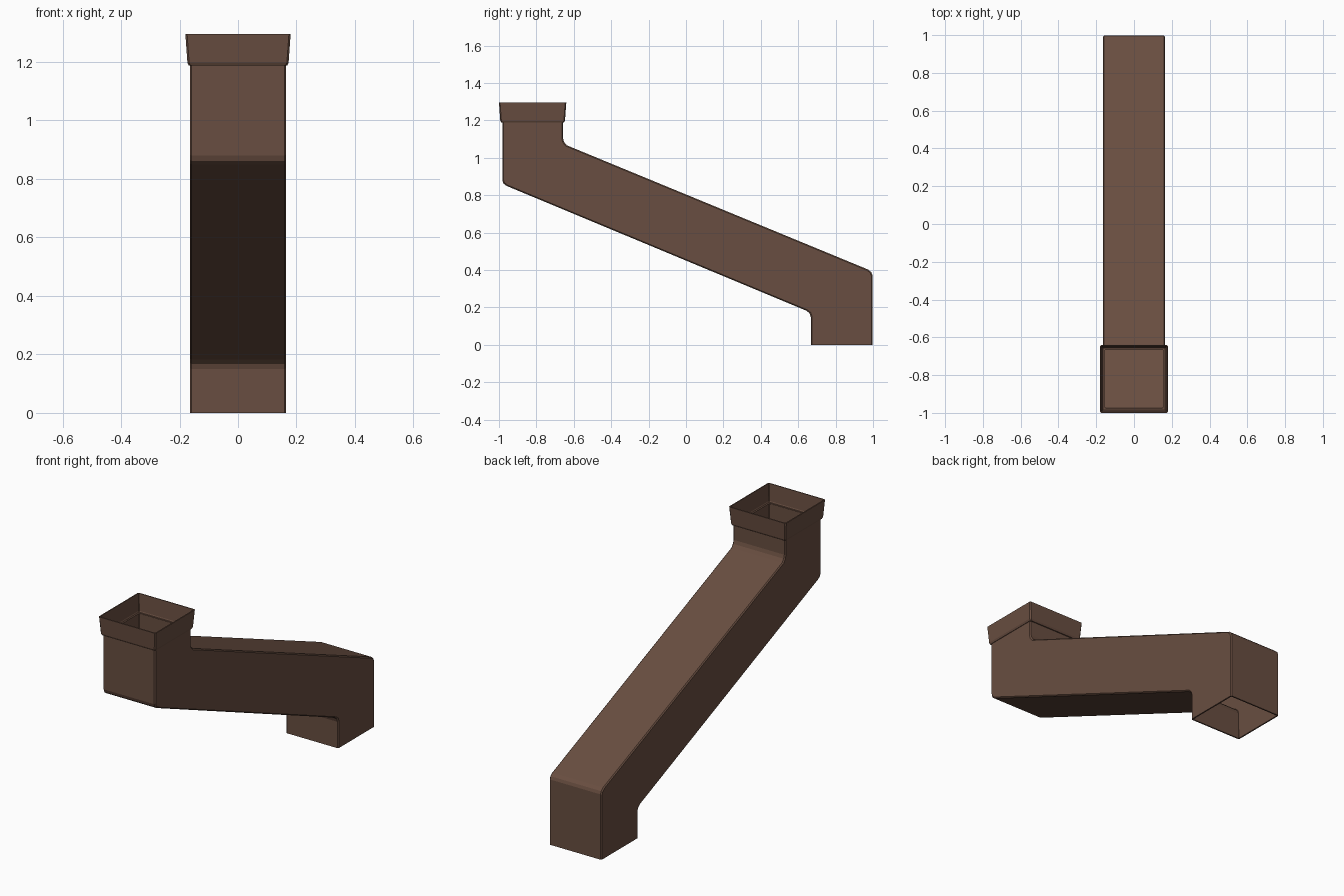
import bpy, bmesh

if "Cube" in bpy.data.objects:
    bpy.data.objects.remove(bpy.data.objects["Cube"])

brown = bpy.data.materials.new("brown_metal")
brown.diffuse_color = (0.14, 0.076, 0.052, 1)
brown.use_nodes = True
brown.node_tree.nodes["Principled BSDF"].inputs["Base Color"].default_value = brown.diffuse_color


def tube(name, stations, wall):
    """Open rectangular tube; station = (half width, front (y,z), back (y,z))."""
    bm = bmesh.new()
    c = 0.006  # small corner chamfer
    rings = []
    for hw, (y0, z0), (y1, z1) in stations:
        k = c / (y1 - y0)
        pts = [(-hw + c, 0), (hw - c, 0), (hw, k), (hw, 1 - k),
               (hw - c, 1), (-hw + c, 1), (-hw, 1 - k), (-hw, k)]
        rings.append([bm.verts.new((x, y0 + (y1 - y0) * t, z0 + (z1 - z0) * t))
                      for x, t in pts])
    for a, b in zip(rings, rings[1:]):
        for i in range(8):
            j = (i + 1) % 8
            bm.faces.new((a[i], a[j], b[j], b[i]))
    me = bpy.data.meshes.new(name)
    bm.to_mesh(me)
    bm.free()
    me.materials.append(brown)
    ob = bpy.data.objects.new(name, me)
    bpy.context.collection.objects.link(ob)
    # hollow sheet-metal wall, grown inwards
    m = ob.modifiers.new("wall", 'SOLIDIFY')
    m.thickness = wall
    m.offset = -1
    m.use_even_offset = True
    return ob


# Offset pipe: outlet, lower bend, slope, upper bend, neck
W = 0.165
tube("offset_pipe", [
    (W, (0.667, 0.0), (0.997, 0.0)),
    (W, (0.667, 0.15), (0.997, 0.372)),
    (W, (0.661, 0.168), (0.991, 0.388)),
    (W, (0.645, 0.182), (0.975, 0.402)),
    (W, (-0.96, 0.85), (-0.638, 1.067)),
    (W, (-0.976, 0.862), (-0.652, 1.085)),
    (W, (-0.982, 0.88), (-0.658, 1.105)),
    (W, (-0.982, 1.192), (-0.658, 1.192)),
], 0.008)

# Flared inlet collar with an inward ledge at its base
C = -0.82
tube("inlet_collar", [(h, (C - h, z), (C + h, z)) for h, z in
                      ((0.155, 1.188), (0.168, 1.188), (0.173, 1.198), (0.180, 1.295))], 0.006)
